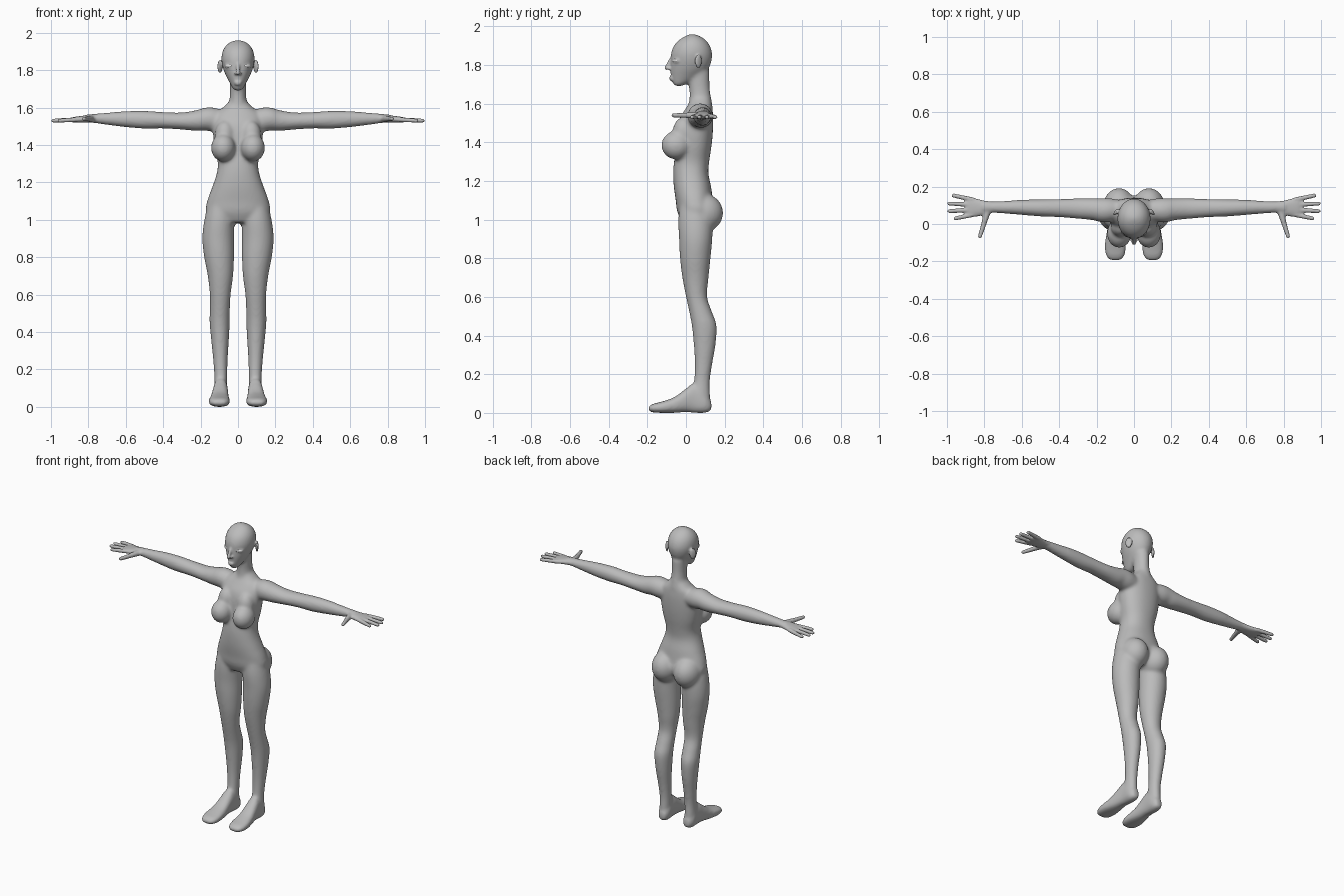
import bpy, bmesh, math
from mathutils import Matrix, Vector

cube = bpy.data.objects.get("Cube")
if cube:
    bpy.data.objects.remove(cube, do_unlink=True)


def material(name, value):
    mat = bpy.data.materials.new(name)
    mat.use_nodes = True
    colour = (value, value, value, 1)
    mat.diffuse_color = colour
    mat.node_tree.nodes["Principled BSDF"].inputs["Base Color"].default_value = colour
    return mat


skin = material("skin grey", 0.5)
eye_white = material("eye light grey", 0.75)


def spline(a, b, c, d, t):
    """Catmull-Rom blend of four section tuples."""
    return [0.5 * (2 * q + (r - p) * t + (2 * p - 5 * q + 4 * r - s) * t * t
                   + (3 * q - p - 3 * r + s) * t ** 3) for p, q, r, s in zip(a, b, c, d)]


def loft(bm, sections, place, power=0.9, sides=32, steps=5):
    """Closed loft; each section is (along, centre, half width, low, high)."""
    last = len(sections) - 1
    smooth = []
    for i in range(last):
        four = [sections[min(max(i + k, 0), last)] for k in (-1, 0, 1, 2)]
        smooth += [spline(*four, n / steps) for n in range(steps)]
    smooth.append(sections[-1])
    rings = []
    for along, centre, half, low, high in smooth:
        ring = []
        for n in range(sides):
            a = math.tau * n / sides
            c, s = math.cos(a), math.sin(a)
            u = centre + half * math.copysign(abs(c) ** power, c)
            v = (low + high) / 2 + (high - low) / 2 * math.copysign(abs(s) ** power, s)
            ring.append(bm.verts.new(place(u, v, along)))
        rings.append(ring)
    for r, q in zip(rings, rings[1:]):
        for n in range(sides):
            m = (n + 1) % sides
            bm.faces.new((r[n], r[m], q[m], q[n]))
    bm.faces.new(rings[0][::-1])
    bm.faces.new(rings[-1])


def blob(bm, centre, radii, turn=0):
    matrix = (Matrix.Translation(centre) @ Matrix.Rotation(math.radians(turn), 4, 'Z')
              @ Matrix.Diagonal((*radii, 1)))
    bmesh.ops.create_uvsphere(bm, u_segments=24, v_segments=12, radius=1, matrix=matrix)


def digit(bm, start, end, r0, r1):
    """Tapered rod with rounded ends."""
    start, span = Vector(start), Vector(end) - Vector(start)
    turn = span.to_track_quat('Z', 'Y')
    rounding = [(.9, .4), (.5, .85), (0, 1)]
    stops = [(-k * r0, w * r0) for k, w in rounding]
    stops += [(span.length + k * r1, w * r1) for k, w in reversed(rounding)]
    loft(bm, [(t, 0, r, -r, r) for t, r in stops],
         lambda u, v, t: start + turn @ Vector((u, v, t)), 1, 16, 1)


def make_object(name, bm, mat):
    mesh = bpy.data.meshes.new(name)
    bm.to_mesh(mesh)
    bm.free()
    mesh.materials.append(mat)
    obj = bpy.data.objects.new(name, mesh)
    bpy.context.collection.objects.link(obj)
    return obj


def fuse(bm, voxel, rounds):
    """Weld overlapping volumes into one smooth skin and return the mesh."""
    obj = make_object("skin_blend", bm, skin)
    remesh = obj.modifiers.new("weld", 'REMESH')
    remesh.mode = 'VOXEL'
    remesh.voxel_size = voxel
    soften = obj.modifiers.new("soften", 'SMOOTH')
    soften.factor = 0.5
    soften.iterations = rounds
    graph = bpy.context.evaluated_depsgraph_get()
    mesh = bpy.data.meshes.new_from_object(obj.evaluated_get(graph))
    bpy.data.objects.remove(obj, do_unlink=True)
    return mesh


def upright(u, v, t):
    return (u, v, t)


# Torso, neck and head profiles: height, centre, half width, front, back
torso = [(.985, 0, .13, -.02, .11), (1.04, 0, .172, -.045, .15), (1.1, 0, .165, -.053, .14),
         (1.17, 0, .14, -.063, .13), (1.24, 0, .116, -.066, .116), (1.3, 0, .108, -.062, .12),
         (1.38, 0, .123, -.05, .132), (1.45, 0, .133, -.05, .139), (1.52, 0, .135, -.035, .141),
         (1.57, 0, .12, -.005, .138), (1.6, 0, .08, .014, .134), (1.63, 0, .05, .025, .126)]
neck = [(1.55, 0, .07, 0, .138), (1.6, 0, .056, .014, .136), (1.65, 0, .045, .018, .127),
        (1.7, 0, .043, .014, .122), (1.77, 0, .046, .01, .122)]
head = [(1.69, 0, .012, -.056, -.025), (1.7, 0, .027, -.067, 0), (1.725, 0, .041, -.076, .05),
        (1.75, 0, .054, -.08, .085), (1.78, 0, .069, -.082, .116), (1.82, 0, .083, -.08, .132),
        (1.86, 0, .089, -.078, .136), (1.9, 0, .083, -.063, .124), (1.93, 0, .066, -.036, .102),
        (1.95, 0, .042, -.004, .072), (1.96, 0, .015, .02, .045)]
# Leg: height, centre, half width, front, back
leg = [(1.1, .09, .065, -.03, .1), (1, .1, .08, -.04, .135), (.9, .106, .085, -.036, .136),
       (.8, .101, .08, -.031, .127), (.7, .094, .068, -.019, .117), (.6, .095, .056, 0, .11),
       (.52, .097, .054, .017, .136), (.45, .098, .054, .03, .159), (.35, .096, .047, .04, .153),
       (.25, .094, .039, .045, .136), (.16, .092, .035, .04, .124), (.08, .093, .036, .02, .126),
       (.02, .093, .034, .01, .125)]
# Foot: depth, centre, half width, sole, instep
foot = [(.132, .09, .02, .012, .06), (.1, .092, .037, 0, .1), (.04, .093, .039, 0, .15),
        (0, .095, .043, .004, .126), (-.06, .098, .051, 0, .082), (-.12, .1, .058, 0, .06),
        (-.17, .1, .05, .002, .047), (-.194, .1, .03, .01, .033)]
# Arm and palm: reach, centre height, half height, front, back
arm = [(.06, 1.53, .05, .03, .125), (.13, 1.536, .064, .01, .138), (.18, 1.538, .061, .01, .138),
       (.22, 1.531, .056, .02, .138), (.3, 1.528, .046, .028, .137), (.4, 1.532, .044, .036, .134),
       (.5, 1.535, .048, .04, .132), (.6, 1.538, .043, .048, .13), (.7, 1.54, .033, .056, .123),
       (.77, 1.542, .025, .059, .121), (.82, 1.543, .021, .058, .122)]
palm = [(.75, 1.543, .02, .062, .118), (.8, 1.54, .02, .048, .125), (.84, 1.537, .018, .04, .135),
        (.875, 1.535, .015, .036, .142), (.9, 1.533, .009, .045, .135)]

core = bmesh.new()
for side in (1, -1):
    # Buttocks and chest
    blob(core, (side * .08, .09, 1.035), (.086, .103, .1))
    blob(core, (side * .079, -.05, 1.385), (.066, .078, .074))
    blob(core, (side * .07, -.015, 1.45), (.055, .055, .08))
    # Limbs
    loft(core, leg, lambda u, v, t: (side * u, v, t), 1)
    loft(core, foot, lambda u, v, t: (side * u, t, v), 0.8)
    loft(core, arm, lambda u, v, t: (side * t, v, u), 1)
loft(core, torso, upright)
loft(core, neck, upright, 1)
loft(core, head, upright, 1)
blended = fuse(core, 0.008, 12)

# Finer parts welded onto the blended body
fine = bmesh.new()
fingers = [(.05, .955, .03), (.076, .988, .069), (.103, .988, .109), (.13, .965, .152)]
for side in (1, -1):
    # Ears, eyelids and nostrils
    blob(fine, (side * .096, .064, 1.82), (.009, .022, .037), side * 35)
    blob(fine, (side * .05, -.055, 1.823), (.027, .006, .015), side * 38)
    blob(fine, (side * .01, -.085, 1.782), (.009, .013, .008))
    # Hands
    loft(fine, palm, lambda u, v, t: (side * t, v, u))
    for root, tip_x, tip_y in fingers:
        digit(fine, (side * .86, root, 1.536), (side * tip_x, tip_y, 1.53), .013, .011)
    digit(fine, (side * .785, .065, 1.54), (side * .803, 0, 1.54), .019, .014)
    digit(fine, (side * .803, 0, 1.54), (side * .824, -.066, 1.54), .014, .011)
# Lips and nose
for height, reach in ((1.736, -.074), (1.725, -.072)):
    blob(fine, (0, reach, height), (.021, .014, .0065))
digit(fine, (0, -.074, 1.835), (0, -.102, 1.784), .009, .011)
fine.from_mesh(blended)
bpy.data.meshes.remove(blended)
mesh = fuse(fine, 0.006, 3)
mesh.name = "body"
body = bpy.data.objects.new("body", mesh)
bpy.context.collection.objects.link(body)
mesh.polygons.foreach_set("use_smooth", [True] * len(mesh.polygons))

# Eyes
for side, name in ((1, "left_eye"), (-1, "right_eye")):
    bm = bmesh.new()
    blob(bm, (side * .05, -.056, 1.823), (.021, .0075, .009), side * 38)
    eye = make_object(name, bm, eye_white)
    eye.data.polygons.foreach_set("use_smooth", [True] * len(eye.data.polygons))
